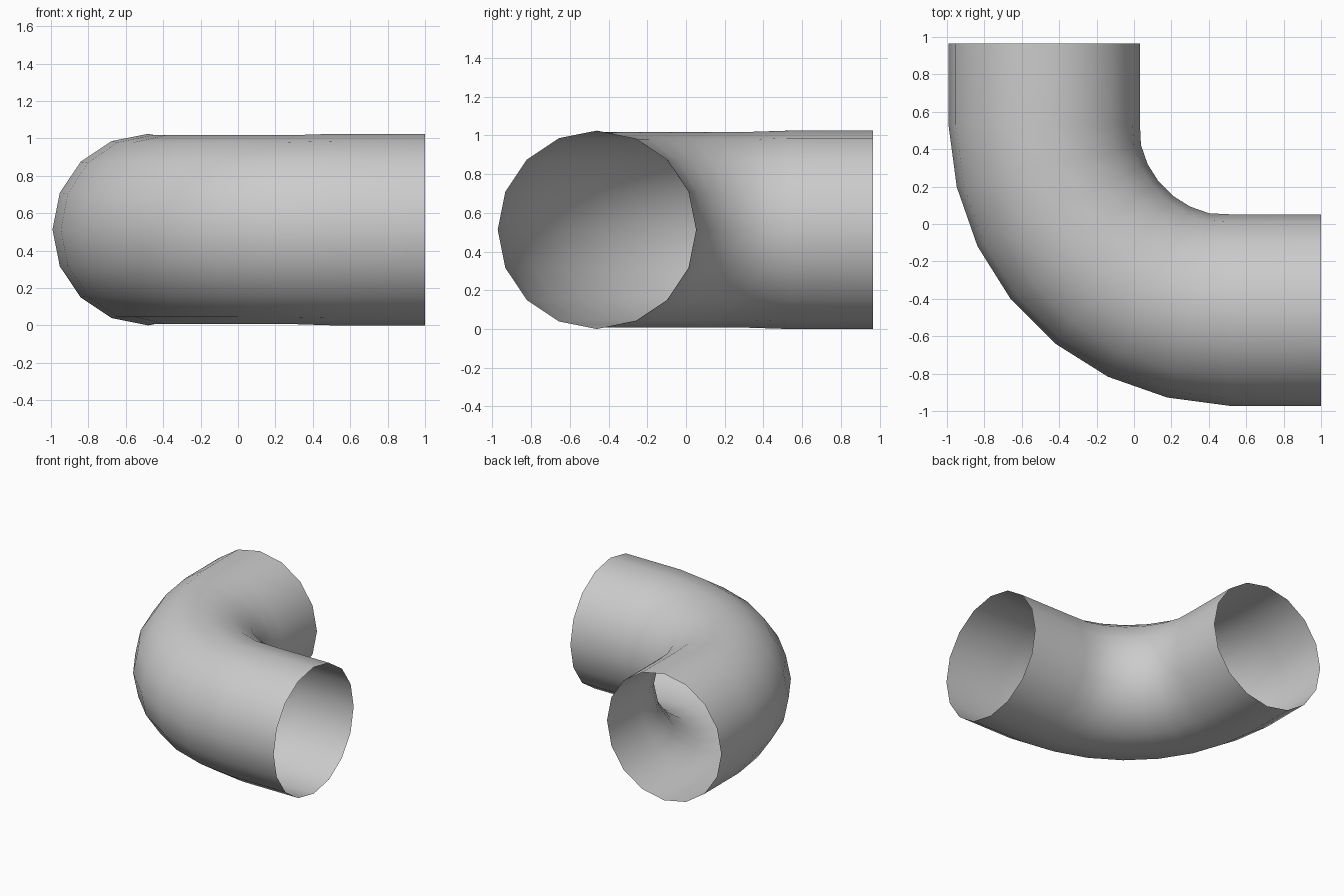
import bpy, bmesh
from math import sin, cos, pi

cube = bpy.data.objects.get("Cube")
if cube:
    bpy.data.objects.remove(cube, do_unlink=True)

SIDES, STEPS = 16, 7
RADIUS, BEND_RADIUS = 0.512, 0.99
BEND_X, BEND_Y = 0.51, 0.53      # centre the pipe bends around
END_X, END_Y = 1.0, 0.965        # open ends


def material(name, rgb):
    mat = bpy.data.materials.new(name)
    mat.use_nodes = True
    mat.diffuse_color = (*rgb, 1)
    mat.node_tree.nodes["Principled BSDF"].inputs["Base Color"].default_value = (*rgb, 1)
    return mat


# Stations along the pipe: centre x, centre y, bend angle, radius
stations = [(BEND_X - BEND_RADIUS, END_Y, 0, RADIUS)]
for i in range(STEPS + 1):
    a = i / STEPS * pi / 2
    r = RADIUS if i in (0, STEPS) else RADIUS - 0.007
    stations.append((BEND_X - BEND_RADIUS * cos(a), BEND_Y - BEND_RADIUS * sin(a), a, r))
stations.append((END_X, BEND_Y - BEND_RADIUS, pi / 2, RADIUS))

# Open pipe skinned between the rings
bm = bmesh.new()
rings = []
for x, y, a, r in stations:
    ring = []
    for k in range(SIDES):
        t = 2 * pi * k / SIDES
        out = r * cos(t)
        ring.append(bm.verts.new((x - out * cos(a), y - out * sin(a), RADIUS + r * sin(t))))
    rings.append(ring)
for lower, upper in zip(rings, rings[1:]):
    for k in range(SIDES):
        n = (k + 1) % SIDES
        bm.faces.new((lower[k], lower[n], upper[n], upper[k]))
bmesh.ops.recalc_face_normals(bm, faces=bm.faces)

# Make the normals point away from the pipe axis
bm.normal_update()
top_face = max(bm.faces, key=lambda f: f.calc_center_median().z)
if top_face.normal.z < 0:
    bmesh.ops.reverse_faces(bm, faces=bm.faces)

mesh = bpy.data.meshes.new("pipe_elbow")
bm.to_mesh(mesh)
bm.free()
mesh.materials.append(material("light grey", (0.6, 0.6, 0.6)))
pipe = bpy.data.objects.new("pipe_elbow", mesh)
bpy.context.collection.objects.link(pipe)
bpy.context.view_layer.objects.active = pipe
pipe.select_set(True)
bpy.ops.object.shade_smooth_by_angle(angle=pi / 4)
